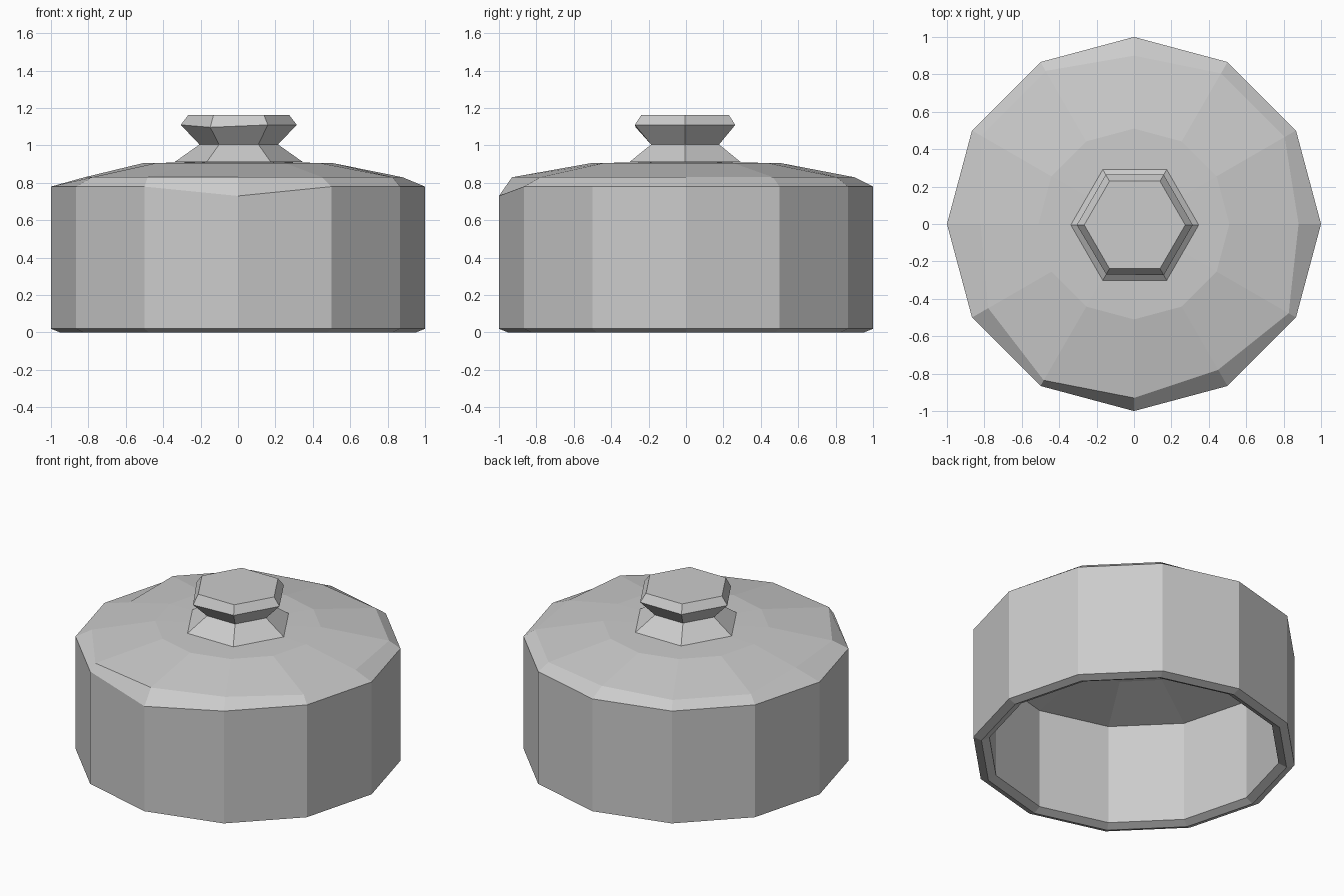
import bpy
import bmesh
from math import cos, sin, radians

cube = bpy.data.objects.get("Cube")
if cube:
    bpy.data.objects.remove(cube, do_unlink=True)

# One plain grey for everything
grey = bpy.data.materials.new("plain_grey")
grey.use_nodes = True
colour = (0.6, 0.6, 0.6, 1)
grey.diffuse_color = colour
grey.node_tree.nodes["Principled BSDF"].inputs["Base Color"].default_value = colour


def lathe(name, sides, profile, dents, centre=(0, 0)):
    """Bridge rings of (radius, z); a radius of zero makes a pole.
    dents maps (ring, side) to a replacement (radius, z)."""
    bm = bmesh.new()
    rings = []
    for r, (radius, z) in enumerate(profile):
        ring = []
        for s in range(sides if radius else 1):
            rad, height = dents.get((r, s), (radius, z))
            a = radians(360 * s / sides)
            ring.append(bm.verts.new((centre[0] + rad * cos(a),
                                      centre[1] + rad * sin(a), height)))
        rings.append(ring)
    for low, high in zip(rings, rings[1:]):
        for s in range(sides):
            corners = [low[s % len(low)], low[(s + 1) % len(low)],
                       high[(s + 1) % len(high)], high[s % len(high)]]
            bm.faces.new(list(dict.fromkeys(corners)))
    bmesh.ops.recalc_face_normals(bm, faces=bm.faces)
    mesh = bpy.data.meshes.new(name)
    bm.to_mesh(mesh)
    bm.free()
    mesh.materials.append(grey)
    obj = bpy.data.objects.new(name, mesh)
    bpy.context.collection.objects.link(obj)
    return obj


# Hollow cover: inner ceiling, inner wall, V-shaped foot, outer wall, dome
profile = [(0, 0.815), (0.5, 0.795), (0.9, 0.705), (0.9, 0.025), (0.95, 0),
           (1, 0.02), (1, 0.78), (0.93, 0.83), (0.51, 0.905), (0, 0.915)]
RIM, SHOULDER = 6, 7

# Uneven hand-cut shoulder, and one chipped corner at the front of the rim
shoulder = [0.88, 0.93, 0.93, 0.9, 0.945, 0.945, 0.82, 0.9, 0.965, 0.93, 0.9, 0.955]
dents = {(SHOULDER, s): (radius, 0.83) for s, radius in enumerate(shoulder)}
dents[(RIM, 9)] = (1, 0.73)
lathe("cover", 12, profile, dents)

# Six-sided handle with a narrow waist and one slightly low corner
lathe("handle", 6, [(0, 0.9), (0.342, 0.912), (0.21, 1.005), (0.31, 1.11),
                    (0.27, 1.163), (0, 1.163)],
      {(3, 4): (0.305, 1.097)}, centre=(0.004, -0.005))
